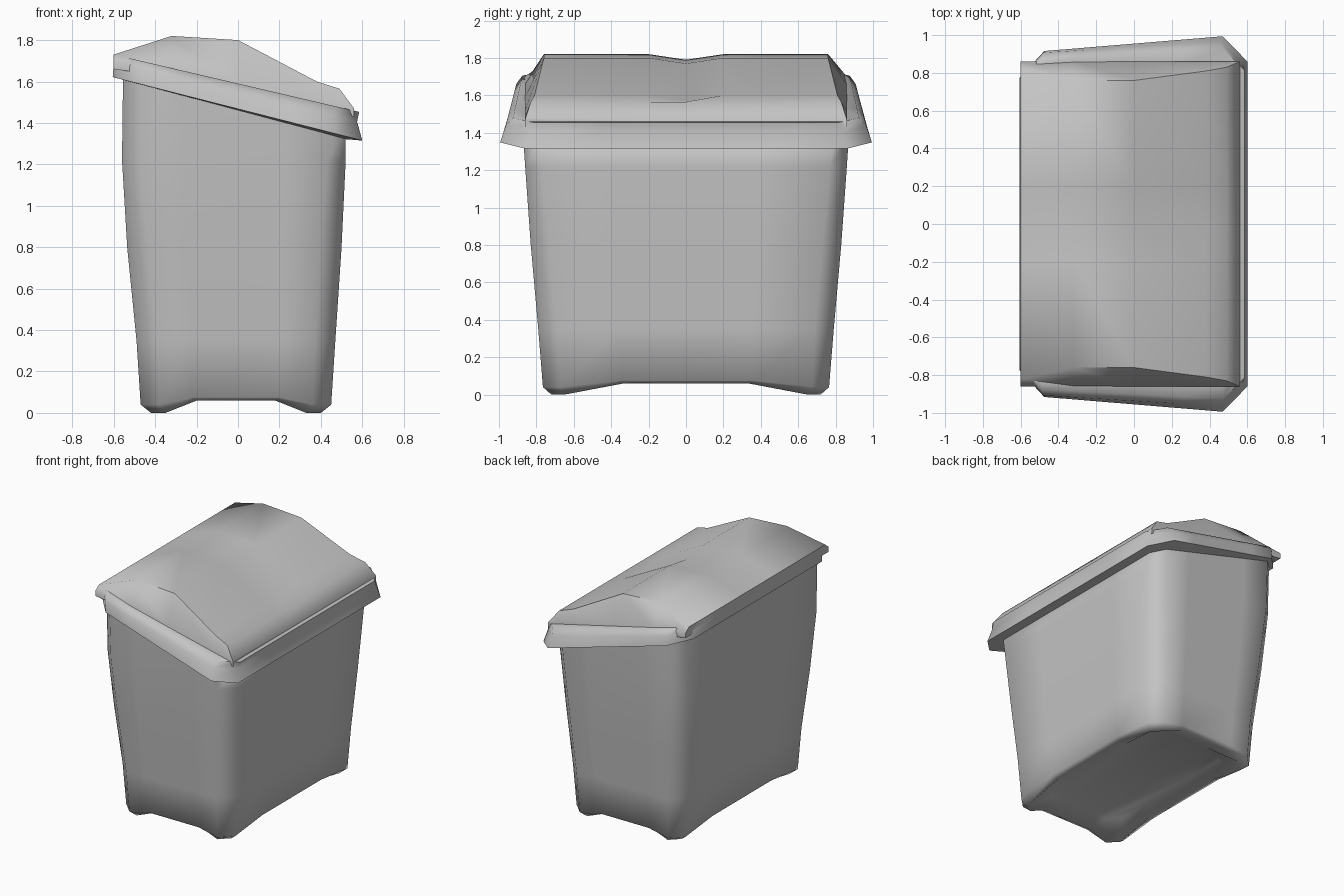
import bpy, bmesh, math

if "Cube" in bpy.data.objects:
    bpy.data.objects.remove(bpy.data.objects["Cube"])

grey = bpy.data.materials.new("plain grey")
grey.use_nodes = True
colour = (0.55, 0.55, 0.55, 1)
grey.diffuse_color = colour
grey.node_tree.nodes["Principled BSDF"].inputs["Base Color"].default_value = colour


def outline(x0, x1, hy, cut, flare=0.0):
    """Chamfered rectangle with two extra points per side; flare widens it toward +x."""
    pts = []
    corners = [(x0, -hy), (x1, -hy), (x1, hy), (x0, hy)]
    for i in range(4):
        a, b = corners[i], corners[(i + 1) % 4]
        length = math.dist(a, b)
        for t in (cut / length, 0.27, 0.73, 1 - cut / length):
            pts.append((a[0] + (b[0] - a[0]) * t, a[1] + (b[1] - a[1]) * t))
    return [(x, y * (1 + flare * (x - x0) / (x1 - x0))) for x, y in pts]


def loft(name, rings, angle, closed=False):
    bm = bmesh.new()
    rows = [[bm.verts.new(p) for p in ring] for ring in rings]
    n = len(rows[0])
    for a, b in zip(rows, rows[1:]):
        for i in range(n):
            j = (i + 1) % n
            bm.faces.new((a[i], a[j], b[j], b[i]))
    bm.faces.new(rows[0][::-1])
    bm.faces.new(rows[-1])
    bmesh.ops.recalc_face_normals(bm, faces=bm.faces)
    mesh = bpy.data.meshes.new(name)
    bm.to_mesh(mesh)
    bm.free()
    ob = bpy.data.objects.new(name, mesh)
    bpy.context.collection.objects.link(ob)
    mesh.materials.append(grey)
    bpy.ops.object.select_all(action='DESELECT')
    ob.select_set(True)
    bpy.context.view_layer.objects.active = ob
    bpy.ops.object.shade_smooth_by_angle(angle=math.radians(angle))
    return ob


def level(pts, z):
    return [(x, y, z) for x, y in pts]


def slope(pts, high, low):
    return [(x, y, high + (low - high) * (x + 0.6) / 1.2) for x, y in pts]


def feet(pts, corner, middle):
    # corner points sit lower than the points along each side
    return [(x, y, corner if i % 4 in (0, 3) else middle) for i, (x, y) in enumerate(pts)]


# Tapered container with a recessed base and four low corner feet
loft("bin_body", [
    level(outline(-0.33, 0.31, 0.60, 0.08), 0.10),
    feet(outline(-0.42, 0.40, 0.72, 0.07), 0.0, 0.06),
    feet(outline(-0.47, 0.45, 0.765, 0.09), 0.04, 0.075),
    level(outline(-0.49, 0.47, 0.79, 0.10), 0.35),
    level(outline(-0.535, 0.50, 0.83, 0.10), 0.80),
    level(outline(-0.56, 0.52, 0.86, 0.09), 1.22),
    slope(outline(-0.555, 0.52, 0.87, 0.08), 1.64, 1.33),
], 80)

# Tilted lid rim that flares toward the low side
loft("lid_rim", [
    slope(outline(-0.55, 0.52, 0.85, 0.08), 1.62, 1.30),
    slope(outline(-0.605, 0.60, 0.905, 0.13, 0.11), 1.62, 1.315),
    slope(outline(-0.60, 0.575, 0.90, 0.12, 0.08), 1.69, 1.40),
    slope(outline(-0.60, 0.585, 0.87, 0.11, 0.07), 1.73, 1.45),
    slope(outline(-0.56, 0.54, 0.84, 0.08), 1.73, 1.45),
], 60)

# Domed lid, lofted across from the high edge to the low edge
stations = [
    # x, base z, top z, shoulder half depth
    (-0.60, 1.66, 1.73, 0.82),
    (-0.32, 1.62, 1.82, 0.76),
    (0.00, 1.55, 1.80, 0.76),
    (0.38, 1.48, 1.60, 0.81),
    (0.49, 1.45, 1.565, 0.83),
    (0.56, 1.43, 1.47, 0.86),
]
sections = []
for x, base, top, hy in stations:
    dip = 0.03 if -0.5 < x < 0.4 else 0
    sections.append([(x, -0.86, base), (x, 0.86, base), (x, 0.86, base + 0.04), (x, hy, top),
                     (x, 0.2, top), (x, 0, top - dip), (x, -0.2, top),
                     (x, -hy, top), (x, -0.86, base + 0.04)])
loft("lid_dome", sections, 60)
